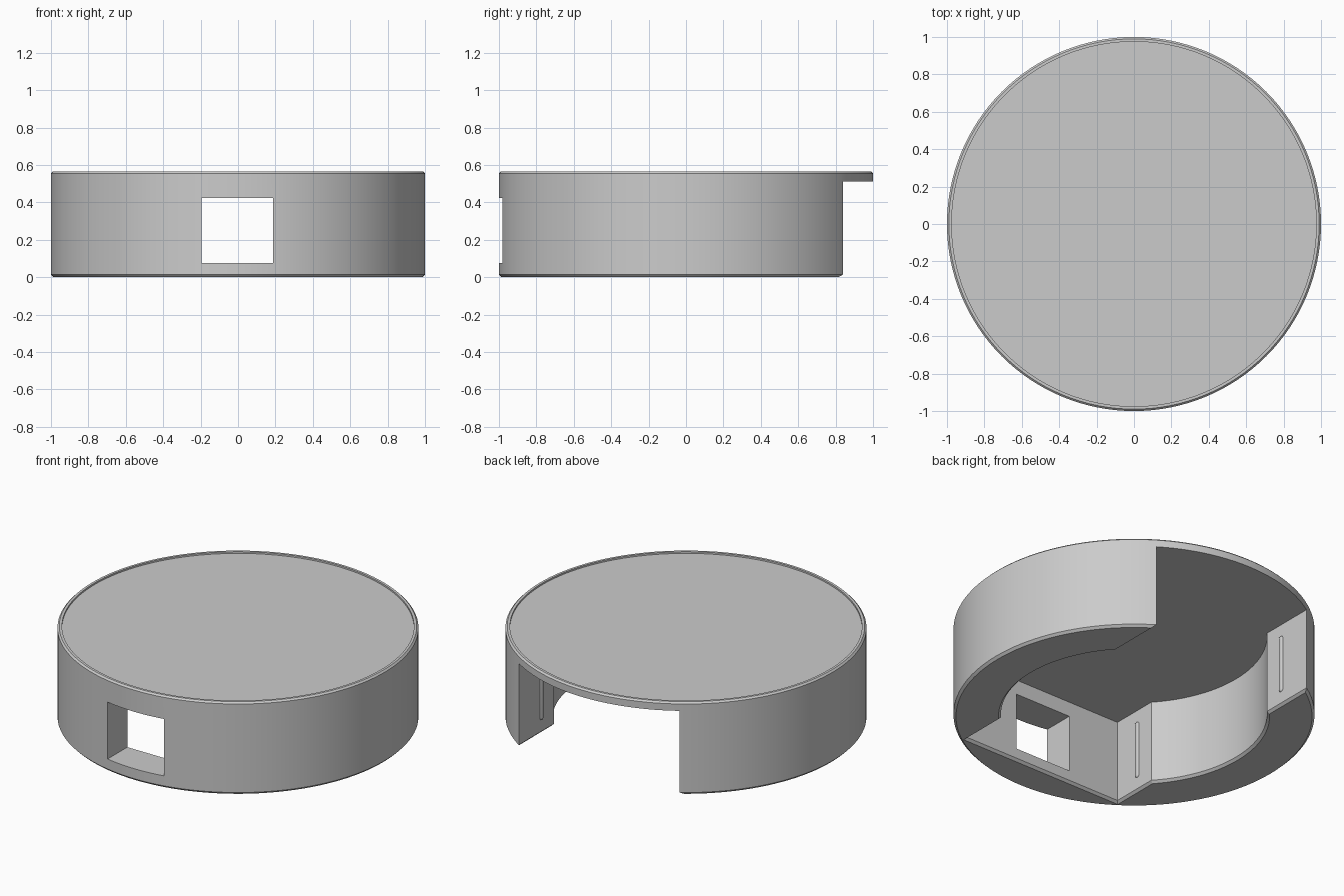
import bpy, bmesh, math

SEG = 128          # sides of the round shell
HEIGHT = 0.565
CEILING = 0.513    # underside of the top plate
SLOT = 0.543       # half width of the straight channel
POCKET = 0.737     # radius of the round pocket
FRONT = 0.79       # distance to the inner front wall
CHAMFER = 0.014

if "Cube" in bpy.data.objects:
    bpy.data.objects.remove(bpy.data.objects["Cube"], do_unlink=True)

grey = bpy.data.materials.new("plain_grey")
grey.use_nodes = True
colour = (0.6, 0.6, 0.6, 1)
grey.diffuse_color = colour
grey.node_tree.nodes["Principled BSDF"].inputs["Base Color"].default_value = colour


def loft(name, rings):
    """Closed solid through rings that have equal point counts."""
    bm = bmesh.new()
    loops = [[bm.verts.new(p) for p in ring] for ring in rings]
    for a, b in zip(loops, loops[1:]):
        for i in range(len(a)):
            j = (i + 1) % len(a)
            bm.faces.new((a[i], a[j], b[j], b[i]))
    bm.faces.new(loops[0])
    bm.faces.new(loops[-1])
    bmesh.ops.recalc_face_normals(bm, faces=bm.faces)
    mesh = bpy.data.meshes.new(name)
    bm.to_mesh(mesh)
    bm.free()
    obj = bpy.data.objects.new(name, mesh)
    bpy.context.collection.objects.link(obj)
    mesh.materials.append(grey)
    return obj


def circle(radius, z):
    angles = [2 * math.pi * i / SEG for i in range(SEG)]
    return [(radius * math.cos(a), radius * math.sin(a), z) for a in angles]


def cavity_plan(grow, z):
    """Round pocket joined with a straight channel open at the back."""
    w, r, f = SLOT + grow, POCKET + grow, FRONT + grow
    t = math.acos(w / r)
    n = 40
    side = [(w, 1.2)]
    for i in range(n + 1):
        a = t - 2 * t * i / n
        side.append((r * math.cos(a), r * math.sin(a)))
    side.append((w, -f))
    plan = side + [(-x, y) for x, y in reversed(side)]
    return [(x, y, z) for x, y in plan]


def rectangle(x0, x1, z0, z1, y):
    return [(x0, y, z0), (x1, y, z0), (x1, y, z1), (x0, y, z1)]


def activate(obj):
    bpy.ops.object.select_all(action='DESELECT')
    obj.select_set(True)
    bpy.context.view_layer.objects.active = obj


def cut(obj, cutter):
    mod = obj.modifiers.new("cut", 'BOOLEAN')
    mod.operation = 'DIFFERENCE'
    mod.solver = 'EXACT'
    mod.object = cutter
    activate(obj)
    bpy.ops.object.modifier_apply(modifier=mod.name)
    bpy.data.objects.remove(cutter, do_unlink=True)


# Round shell with chamfered rims and a shallow recess in the top
shell = loft("round_shell", [
    circle(1 - CHAMFER, 0), circle(1, CHAMFER),
    circle(1, HEIGHT - 0.01), circle(0.99, HEIGHT),
    circle(0.975, HEIGHT), circle(0.975, HEIGHT - 0.01)])

# Cavity open at the bottom and back, with a chamfered lower edge
cut(shell, loft("cavity_cutter", [
    cavity_plan(2 * CHAMFER, -CHAMFER), cavity_plan(0, CHAMFER),
    cavity_plan(0, CEILING)]))

# Window through the front wall
cut(shell, loft("window_cutter", [
    rectangle(-0.195, 0.188, 0.075, 0.423, y) for y in (-1.2, -0.6)]))

activate(shell)
bpy.ops.object.shade_smooth_by_angle(angle=math.radians(25))


# Slim rounded ribs on the channel walls
def rib(name, side, y):
    radius, low, high, depth = 0.016, 0.085, 0.44, 0.008
    outline = []
    for centre, start in ((high - radius, 0), (low + radius, math.pi)):
        for i in range(9):
            a = start + math.pi * i / 8
            outline.append((math.cos(a), math.sin(a), centre))

    def ring(scale, inward):
        return [(side * (SLOT - inward), y + c * radius * scale,
                 z + s * radius * scale) for c, s, z in outline]
    obj = loft(name, [ring(1, -0.004), ring(1, 0), ring(0.8, depth * 0.7),
                      ring(0.4, depth)])
    activate(obj)
    bpy.ops.object.shade_smooth_by_angle(angle=math.radians(40))


for side, side_name in ((1, "left"), (-1, "right")):
    for y, end in ((-0.62, "front"), (0.62, "back")):
        rib(f"{end}_{side_name}_rib", side, y)
